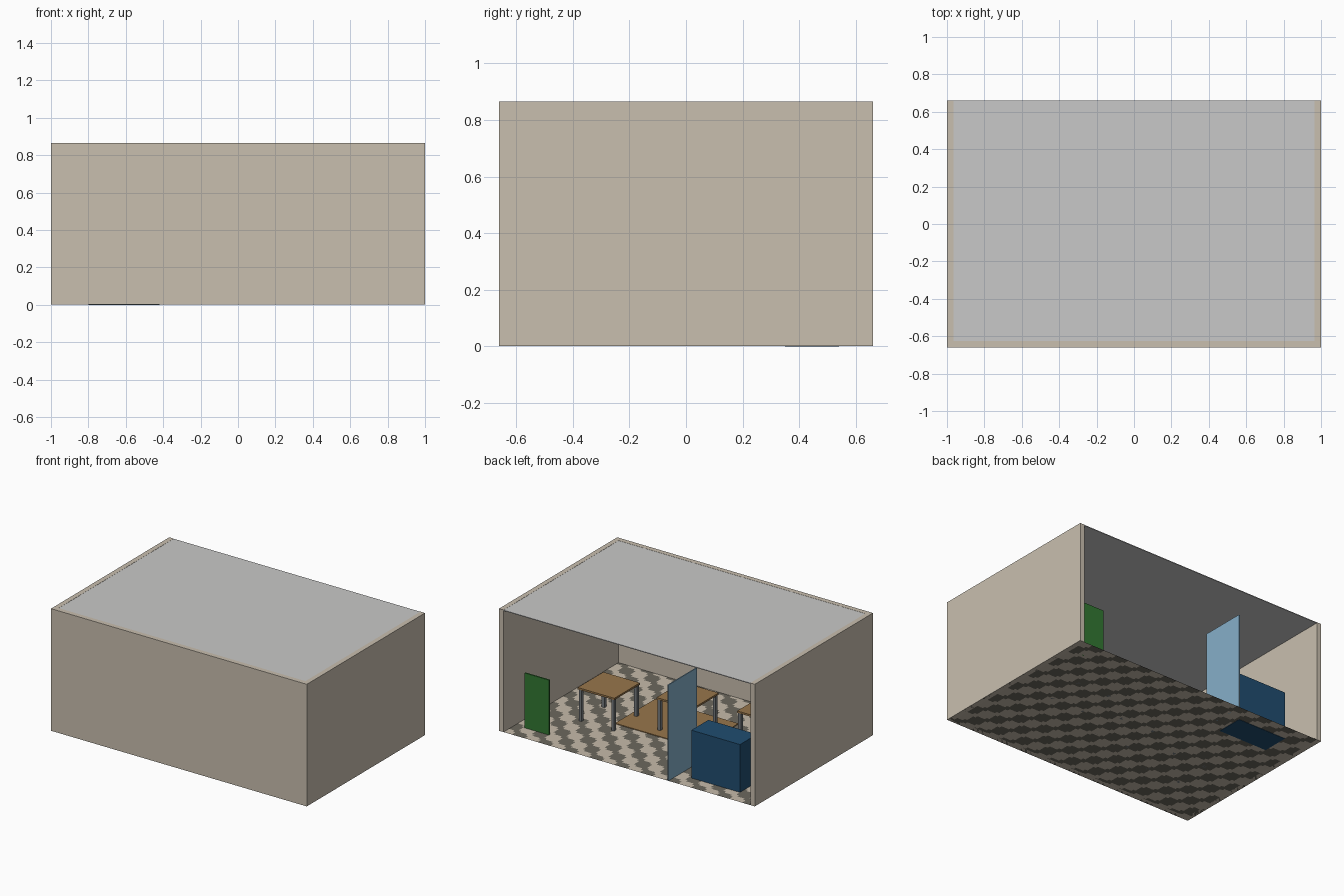
import bpy, bmesh, math

if "Cube" in bpy.data.objects:
    bpy.data.objects.remove(bpy.data.objects["Cube"], do_unlink=True)


def material(name, r, g, b):
    lin = [((c / 255 + 0.055) / 1.055) ** 2.4 for c in (r, g, b)]
    m = bpy.data.materials.new(name)
    m.use_nodes = True
    m.diffuse_color = (*lin, 1)
    m.node_tree.nodes["Principled BSDF"].inputs["Base Color"].default_value = (*lin, 1)
    return m


wall_mat = material("beige_wall", 201, 191, 175)
ceiling_mat = material("ceiling_grey", 201, 201, 200)
tile_light = material("light_tile", 198, 187, 170)
tile_dark = material("dark_tile", 108, 104, 94)
wood = material("wood", 152, 118, 75)
metal = material("leg_grey", 118, 122, 126)
navy = material("navy_blue", 32, 77, 112)
pale_blue = material("pale_blue", 134, 175, 201)
green = material("board_green", 50, 119, 50)


def finish(name, bm, *mats):
    me = bpy.data.meshes.new(name)
    bm.to_mesh(me)
    bm.free()
    for m in mats:
        me.materials.append(m)
    ob = bpy.data.objects.new(name, me)
    bpy.context.collection.objects.link(ob)
    return ob


def box(name, x, y, z, mat):
    """Box from (low, high) pairs along each axis."""
    bm = bmesh.new()
    bmesh.ops.create_cube(bm, size=1)
    for v in bm.verts:
        v.co = [lo + (c + 0.5) * (hi - lo) for c, (lo, hi) in zip(v.co, (x, y, z))]
    return finish(name, bm, mat)


W, D, H, T = 1.0, 0.66, 0.865, 0.035
FLOOR = 0.002

# Three walls, open at the back
for side, s in (("left", 1), ("right", -1)):
    box(side + "_wall", sorted((s * W, s * (W - T))), (-D, D), (FLOOR, H), wall_mat)
box("front_wall", (T - W, W - T), (-D, T - D), (FLOOR, H), wall_mat)

# Thin ceiling set between the walls
box("ceiling", (T - W, W - T), (T - D, D), (H - 0.006, H - 0.001), ceiling_mat)

# Floor with linked diagonal tiles in two colours
bm = bmesh.new()
bmesh.ops.create_grid(bm, x_segments=100, y_segments=66, size=1)
for v in bm.verts:
    v.co = (v.co.x * W, v.co.y * D, FLOOR)
tile = 0.1
for f in bm.faces:
    c = f.calc_center_median()
    a, b = c.x / tile, c.y / tile
    wave = 0.75 * math.cos(math.pi * (a - b)) - math.cos(math.pi * (a + b))
    f.material_index = 1 if wave > 0 else 0
finish("tiled_floor", bm, tile_light, tile_dark)

# Rug under the middle table
box("rug", (-0.2, 0.45), (-0.3, 0.15), (FLOOR + 0.001, FLOOR + 0.006), wood)


def table(name, cx, cy):
    half, top, leg = 0.143, 0.238, 0.011
    box(name + "_top", (cx - half, cx + half), (cy - half, cy + half),
        (top - 0.013, top), wood)
    for i in (-1, 1):
        for j in (-1, 1):
            x, y = cx + i * (half - 0.016), cy + j * (half - 0.016)
            box(name + "_leg", (x - leg, x + leg), (y - leg, y + leg),
                (FLOOR, top - 0.013), metal)


table("left_table", 0.53, 0.105)
table("middle_table", 0.03, -0.06)
table("right_table", -0.51, -0.19)

# Counter, divider screen and standing board near the open side
box("counter", (-0.80, -0.42), (0.35, 0.54), (0, 0.34), navy)
box("divider_screen", (-0.325, -0.318), (0.34, D), (FLOOR, 0.68), pale_blue)
box("standing_board", (0.70, 0.89), (0.52, 0.53), (FLOOR, 0.39), green)
